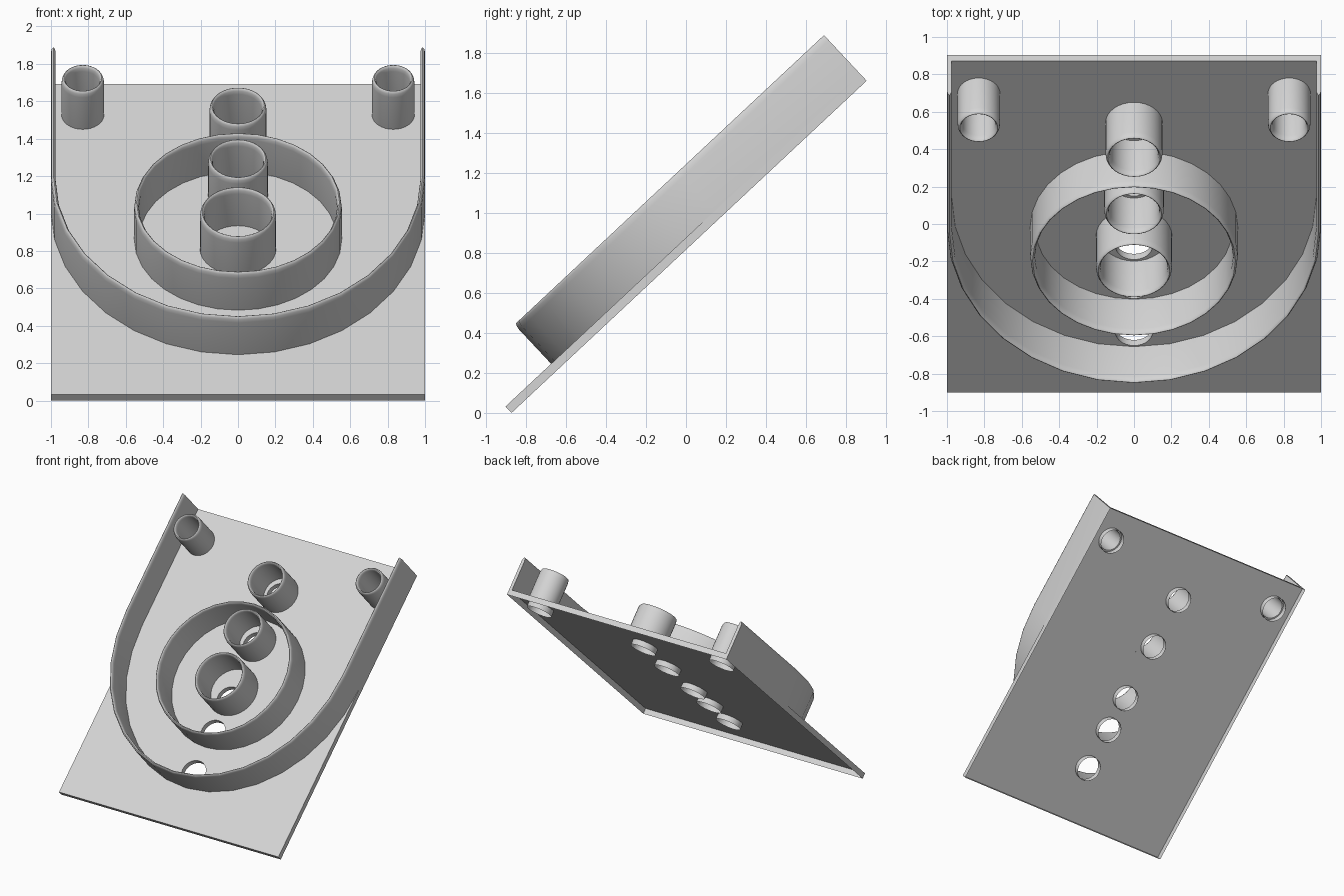
import bpy, bmesh
from math import sin, cos, pi, radians
from mathutils import Matrix

if "Cube" in bpy.data.objects:
    bpy.data.objects.remove(bpy.data.objects["Cube"], do_unlink=True)

# Board frame: x across, y up the slope, z out of the board face
FRAME = Matrix.Translation((0, -0.872, 0)) @ Matrix.Rotation(radians(43.08), 4, "X")
LENGTH, THICK, HEIGHT, WALL = 2.43, 0.044, 0.312, 0.025
SEGMENTS = 32

grey = bpy.data.materials.new("light_grey")
grey.use_nodes = True
grey.diffuse_color = (0.66, 0.66, 0.66, 1)
grey.node_tree.nodes["Principled BSDF"].inputs["Base Color"].default_value = (0.66, 0.66, 0.66, 1)


def circle(x, y, r):
    return [(x + r * cos(2 * pi * i / SEGMENTS), y + r * sin(2 * pi * i / SEGMENTS))
            for i in range(SEGMENTS)]


def u_path(y, r, stretch):
    half = SEGMENTS // 2
    arc = [(r * cos(pi * i / half), y - (r + stretch) * sin(pi * i / half))
           for i in range(half + 1)]
    return [(r, LENGTH)] + arc + [(-r, LENGTH)]


def add(name, data):
    obj = bpy.data.objects.new(name, data)
    bpy.context.collection.objects.link(obj)
    data.materials.append(grey)
    obj.matrix_world = FRAME
    bpy.ops.object.select_all(action="DESELECT")
    obj.select_set(True)
    bpy.context.view_layer.objects.active = obj
    return obj


# Wall section: (inset from the outer face, height), with a rounded rim
SECTION = [(0, THICK), (0, HEIGHT - 0.035), (0.003, HEIGHT - 0.014), (0.008, HEIGHT - 0.003),
           (WALL / 2, HEIGHT), (WALL - 0.008, HEIGHT - 0.003),
           (WALL - 0.003, HEIGHT - 0.014), (WALL, HEIGHT - 0.035), (WALL, THICK)]


def upright_wall(name, path, radius, closed=True):
    """Sweep the wall section along a path that is a function of radius."""
    bm = bmesh.new()
    rows = [[bm.verts.new((x, y, z)) for x, y in path(radius - inset)]
            for inset, z in SECTION]
    count = len(rows[0])
    for a, b in zip(rows, rows[1:] + rows[:1]):
        for i in range(count if closed else count - 1):
            j = (i + 1) % count
            bm.faces.new((a[i], a[j], b[j], b[i]))
    if not closed:
        bm.faces.new([row[0] for row in rows])
        bm.faces.new([row[-1] for row in rows])
    bmesh.ops.recalc_face_normals(bm, faces=bm.faces)
    mesh = bpy.data.meshes.new(name)
    bm.to_mesh(mesh)
    bm.free()
    add(name, mesh)
    bpy.ops.object.shade_smooth_by_angle(angle=radians(50))


# Sloping board with round holes
holes = [(0, y) for y in (0.445, 0.79, 1.075, 1.54, 1.96)] + [(-0.83, 2.19), (0.83, 2.19)]
outlines = [[(-1, 0), (1, 0), (1, LENGTH), (-1, LENGTH)]]
outlines += [circle(x, y, 0.1) for x, y in holes]
curve = bpy.data.curves.new("board", "CURVE")
curve.dimensions = "2D"
curve.fill_mode = "BOTH"
curve.extrude = THICK / 2
for points in outlines:
    spline = curve.splines.new("POLY")
    spline.points.add(len(points) - 1)
    for p, (x, y) in zip(spline.points, points):
        p.co = (x, y, 0, 1)
    spline.use_cyclic_u = True
add("board", curve).matrix_world = FRAME @ Matrix.Translation((0, 0, THICK / 2))
bpy.ops.object.convert(target="MESH")

# The board is a shell, open underneath
board = bpy.context.object.data
bm = bmesh.new()
bm.from_mesh(board)
under = [f for f in bm.faces if all(v.co.z < 0 for v in f.verts)]
bmesh.ops.delete(bm, geom=under, context="FACES")
bm.to_mesh(board)
bm.free()
bpy.ops.object.shade_smooth_by_angle(angle=radians(35))

# U-shaped outer wall
upright_wall("outer_wall", lambda r: u_path(1.43, r, 0.118), 1.0, closed=False)

# Large ring and the round cups
cups = [("large_ring", 0, 1.215, 0.555), ("lower_cup", 0, 1.143, 0.204),
        ("middle_cup", 0, 1.56, 0.16), ("upper_cup", 0, 1.973, 0.153),
        ("right_corner_cup", -0.83, 2.19, 0.114), ("left_corner_cup", 0.83, 2.19, 0.114)]
for name, cx, cy, radius in cups:
    upright_wall(name, lambda r: circle(cx, cy, r), radius)
